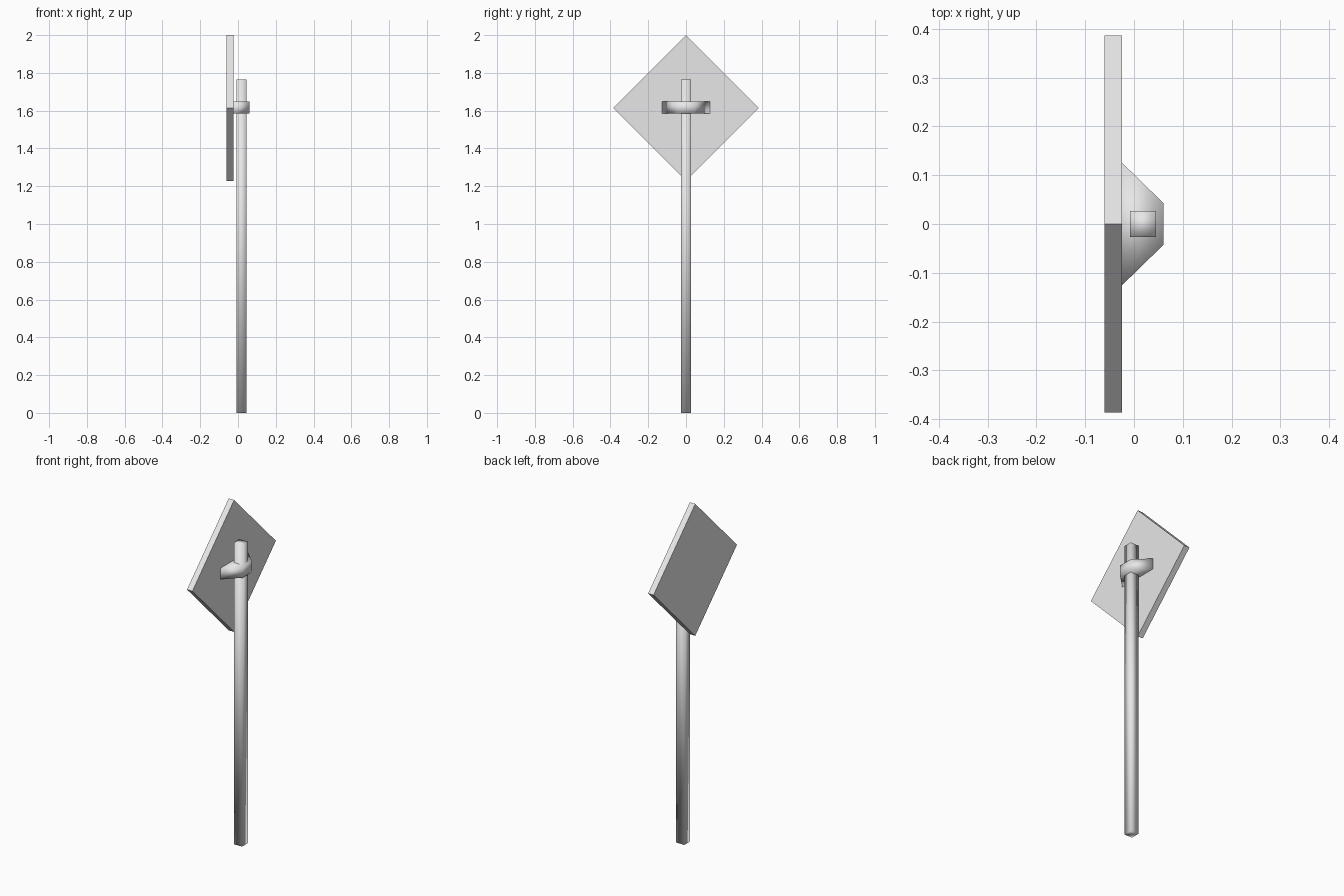
import bpy
import bmesh
from mathutils import Vector

cube = bpy.data.objects.get("Cube")
if cube:
    bpy.data.objects.remove(cube, do_unlink=True)

GREY = (0.8, 0.8, 0.8, 1)
metal = bpy.data.materials.new("light grey metal")
metal.use_nodes = True
metal.diffuse_color = GREY
metal.node_tree.nodes["Principled BSDF"].inputs["Base Color"].default_value = GREY


def prism(name, outline, depth, smooth=False):
    """Extrude a closed outline of 3D points along the depth vector."""
    bm = bmesh.new()
    base = bm.faces.new([bm.verts.new(p) for p in outline])
    grown = bmesh.ops.extrude_face_region(bm, geom=[base], use_keep_orig=True)
    moved = [v for v in grown["geom"] if isinstance(v, bmesh.types.BMVert)]
    bmesh.ops.translate(bm, verts=moved, vec=Vector(depth))
    bmesh.ops.recalc_face_normals(bm, faces=bm.faces)
    for face in bm.faces:
        face.smooth = smooth
    mesh = bpy.data.meshes.new(name)
    bm.to_mesh(mesh)
    bm.free()
    mesh.materials.append(metal)
    obj = bpy.data.objects.new(name, mesh)
    bpy.context.collection.objects.link(obj)
    return obj


# Square post, softly shaded
x0, x1, w = -0.008, 0.045, 0.0265
prism("post", [(x0, -w, 0), (x1, -w, 0), (x1, w, 0), (x0, w, 0)], (0, 0, 1.765), True)

# Tapered bracket that joins the post to the plate
back, front = -0.025, 0.06
prism("bracket",
      [(back, -0.126, 1.584), (front, -0.043, 1.584),
       (front, 0.043, 1.584), (back, 0.126, 1.584)], (0, 0, 0.065), True)

# Diamond sign plate
mid, r = 1.614, 0.386
prism("sign_plate",
      [(-0.06, 0, mid - r), (-0.06, r, mid), (-0.06, 0, mid + r), (-0.06, -r, mid)],
      (0.035, 0, 0))
